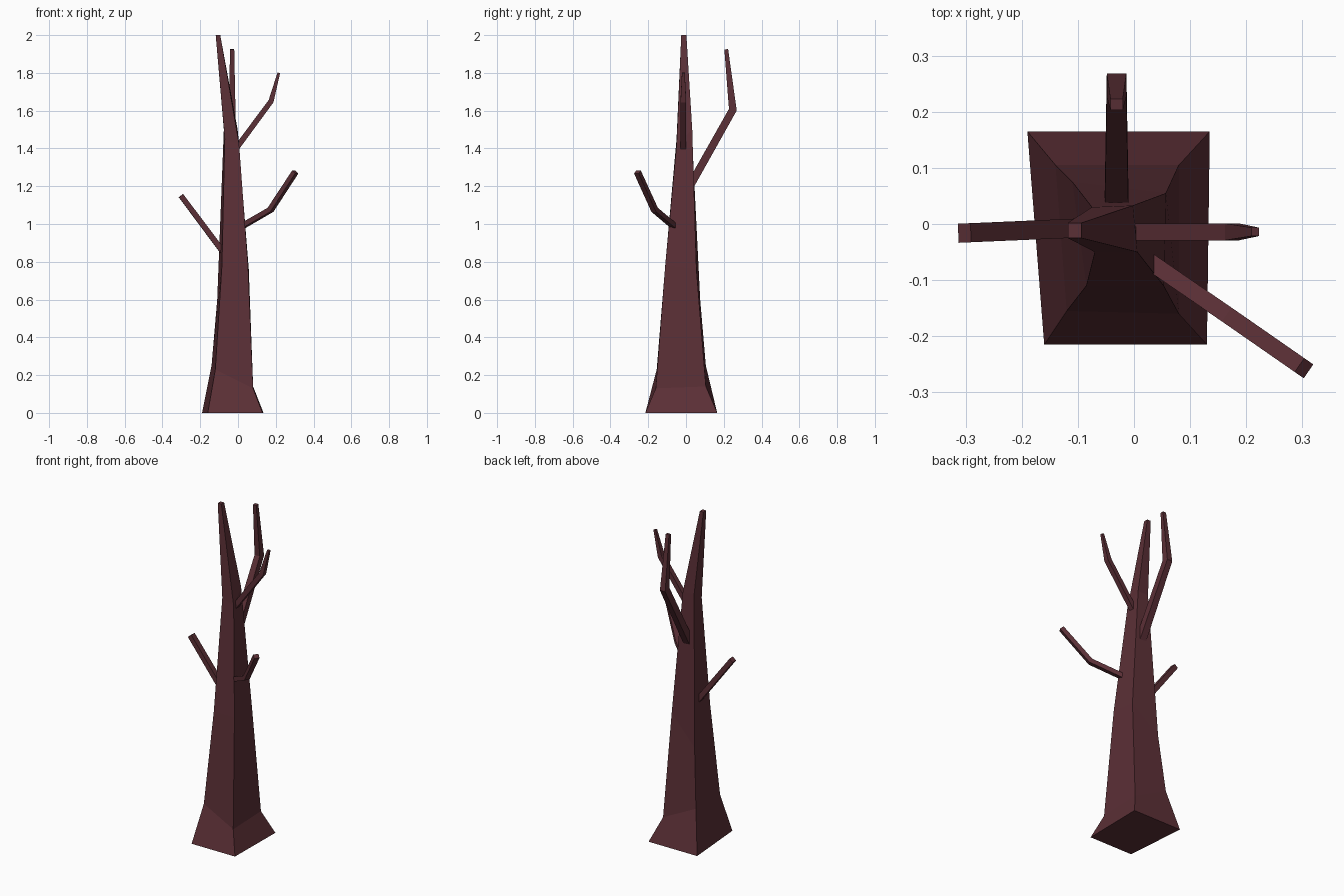
import bpy
from mathutils import Vector

if "Cube" in bpy.data.objects:
    bpy.data.objects.remove(bpy.data.objects["Cube"])

bark = bpy.data.materials.new("dark red bark")
bark.diffuse_color = (0.105, 0.029, 0.037, 1)
bark.use_nodes = True
bark.node_tree.nodes["Principled BSDF"].inputs["Base Color"].default_value = bark.diffuse_color


def loft(name, rings):
    """Skin a stack of four-cornered rings and cap both ends."""
    verts = [p for r in rings for p in r]
    faces = [(3, 2, 1, 0)]
    for k in range(len(rings) - 1):
        a, b = 4 * k, 4 * k + 4
        for i in range(4):
            j = (i + 1) % 4
            faces.append((a + i, a + j, b + j, b + i))
    n = len(verts)
    faces.append((n - 4, n - 3, n - 2, n - 1))
    me = bpy.data.meshes.new(name)
    me.from_pydata(verts, [], faces)
    me.materials.append(bark)
    ob = bpy.data.objects.new(name, me)
    bpy.context.collection.objects.link(ob)


def branch(name, path, sizes):
    """Square tapering tube along a path; sizes = (width, thickness)."""
    pts = [Vector(p) for p in path]
    d = pts[-1] - pts[0]
    side = Vector((-d.y, d.x, 0)).normalized()
    rings = []
    for k, (p, (w, t)) in enumerate(zip(pts, sizes)):
        d0 = (p - pts[k - 1]).normalized() if k else (pts[1] - p).normalized()
        d1 = (pts[k + 1] - p).normalized() if k + 1 < len(pts) else d0
        up = (d0 + d1).normalized().cross(side)
        s, u = side * w / 2, up * t / 2
        rings.append([p - s + u, p + s + u, p + s - u, p - s - u])
    loft(name, rings)


# Trunk: rings of front-left, front-right, back-right, back-left corners
loft("trunk", [
    [(-.16, -.215, 0), (.13, -.215, 0), (.135, .165, 0), (-.19, .165, 0)],
    [(-.12, -.155, .23), (.08, -.16, .13), (.08, .105, .14), (-.14, .105, .25)],
    [(-.085, -.11, .78), (.053, -.11, .78), (.057, .055, .76), (-.11, .075, .6)],
    [(-.07, -.05, 1.45), (.006, -.05, 1.42), (-.002, .033, 1.5), (-.075, .03, 1.5)],
    [(-.118, -.025, 2), (-.094, -.025, 2), (-.094, .002, 2), (-.118, .002, 2)],
])

# Branches
branch("back_branch", [(-.031, .02, 1.2), (-.031, .248, 1.605), (-.031, .213, 1.925)],
       [(.043, .042), (.035, .042), (.022, .02)])
branch("upper_right_branch", [(-.01, -.014, 1.4), (.175, -.014, 1.65), (.216, -.014, 1.8)],
       [(.03, .03), (.03, .028), (.015, .014)])
branch("front_right_branch", [(.025, -.065, .99), (.172, -.166, 1.075), (.303, -.257, 1.275)],
       [(.03, .027), (.03, .027), (.03, .025)])
branch("left_branch", [(-.07, -.006, .84), (-.302, -.016, 1.15)],
       [(.034, .03), (.034, .028)])
